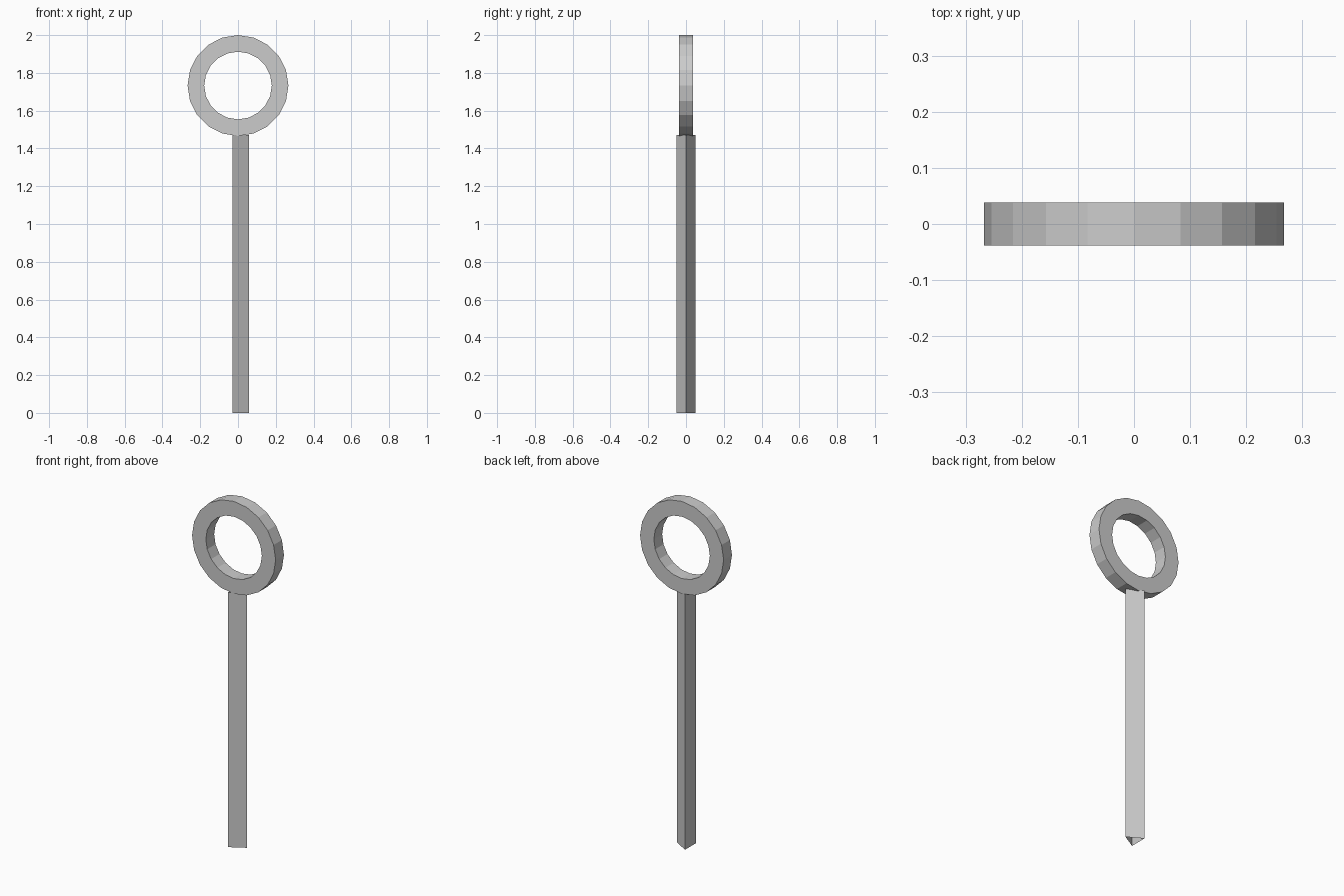
import bpy, bmesh, math

if "Cube" in bpy.data.objects:
    bpy.data.objects.remove(bpy.data.objects["Cube"])

grey = bpy.data.materials.new("plain grey")
grey.diffuse_color = (0.6, 0.6, 0.6, 1)
grey.use_nodes = True
grey.node_tree.nodes["Principled BSDF"].inputs["Base Color"].default_value = grey.diffuse_color


def make_object(name, bm):
    mesh = bpy.data.meshes.new(name)
    bm.to_mesh(mesh)
    bm.free()
    mesh.materials.append(grey)
    obj = bpy.data.objects.new(name, mesh)
    bpy.context.collection.objects.link(obj)
    return obj


# ring: flat band with a rectangular section, 20 sides, facing front
SIDES, OUTER, INNER, HALF, CENTRE = 20, 0.267, 0.179, 0.038, 1.733
bm = bmesh.new()
loops = []
for i in range(SIDES):
    a = 2 * math.pi * i / SIDES
    section = [(OUTER, -HALF), (OUTER, HALF), (INNER, HALF), (INNER, -HALF)]
    loops.append([bm.verts.new((r * math.cos(a), y, CENTRE + r * math.sin(a)))
                  for r, y in section])
for i in range(SIDES):
    p, q = loops[i], loops[(i + 1) % SIDES]
    for k in range(4):
        n = (k + 1) % 4
        bm.faces.new((p[k], p[n], q[n], q[k]))
bmesh.ops.recalc_face_normals(bm, faces=bm.faces)
make_object("ring", bm)

# stick: three-sided open tube with one edge pointing right
RADIUS, TOP = 0.057, 1.472
bm = bmesh.new()
edges = []
for i in range(3):
    a = 2 * math.pi * i / 3
    x, y = RADIUS * math.cos(a), RADIUS * math.sin(a)
    edges.append((bm.verts.new((x, y, 0)), bm.verts.new((x, y, TOP))))
for i in range(3):
    p, q = edges[i], edges[(i + 1) % 3]
    bm.faces.new((p[0], q[0], q[1], p[1]))
make_object("stick", bm)
